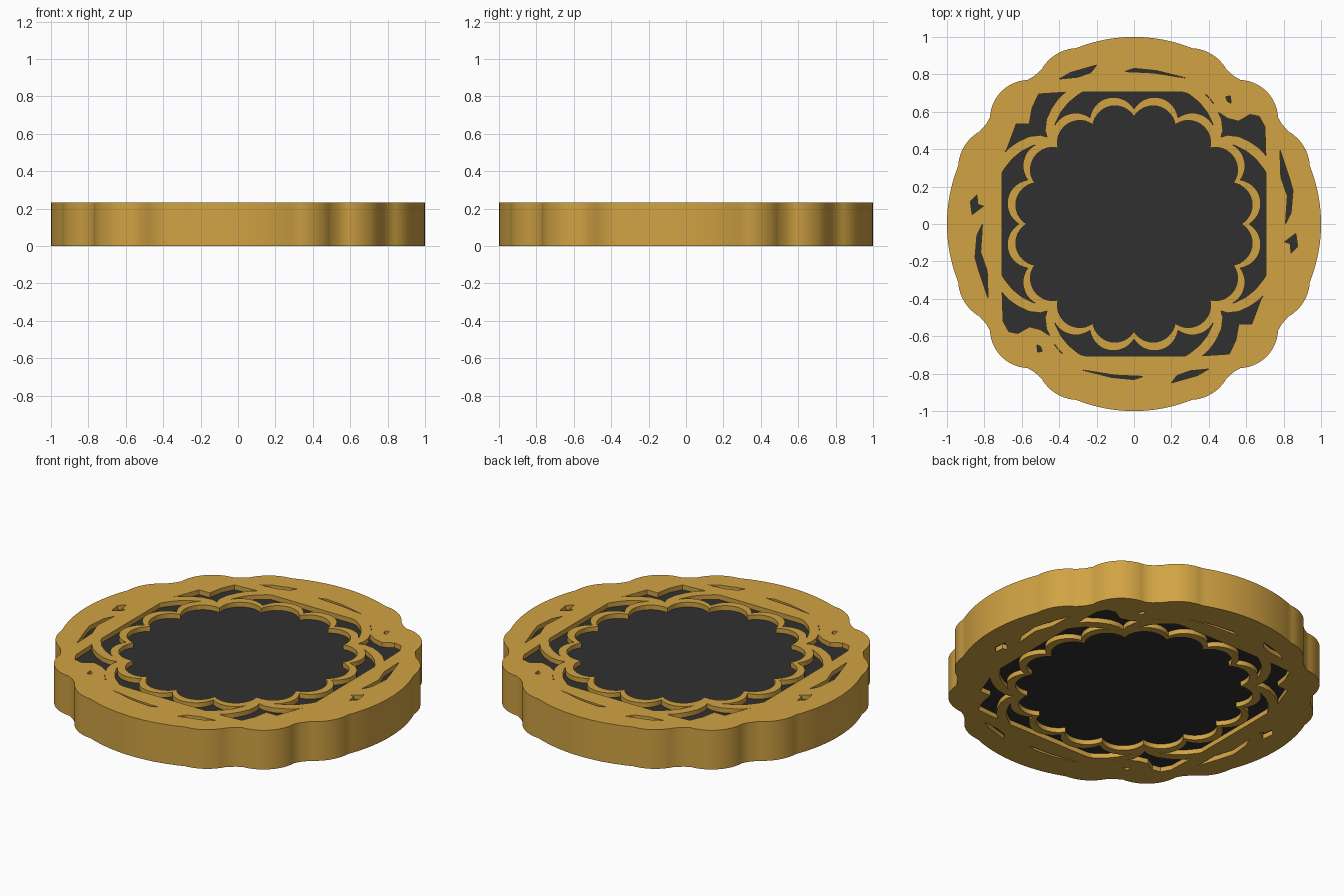
import bpy, math
from mathutils import Vector

if "Cube" in bpy.data.objects:
    bpy.data.objects.remove(bpy.data.objects["Cube"])

H = 0.233      # full thickness
INSET = 0.028  # depth of the dark core below each face


def material(name, rgb):
    m = bpy.data.materials.new(name)
    m.diffuse_color = (*rgb, 1)
    m.use_nodes = True
    m.node_tree.nodes["Principled BSDF"].inputs["Base Color"].default_value = m.diffuse_color
    return m


gold = material("gold", (0.64, 0.366, 0.057))
dark = material("charcoal", (0.03, 0.03, 0.03))


def plate(name, loops, z0, z1, mat):
    """Extrude closed outlines; nested outlines become holes."""
    cu = bpy.data.curves.new(name + "_outline", 'CURVE')
    cu.dimensions, cu.fill_mode = '2D', 'BOTH'
    cu.extrude = (z1 - z0) / 2
    for pts in loops:
        s = cu.splines.new('POLY')
        s.points.add(len(pts) - 1)
        for p, (x, y) in zip(s.points, pts):
            p.co = (x, y, 0, 1)
        s.use_cyclic_u = True
    tmp = bpy.data.objects.new(name + "_outline", cu)
    bpy.context.collection.objects.link(tmp)
    dg = bpy.context.evaluated_depsgraph_get()
    me = bpy.data.meshes.new_from_object(tmp.evaluated_get(dg))
    bpy.data.objects.remove(tmp)
    for v in me.vertices:
        v.co.z += (z0 + z1) / 2
    me.materials.clear()
    me.materials.append(mat)
    ob = bpy.data.objects.new(name, me)
    bpy.context.collection.objects.link(ob)
    bpy.ops.object.select_all(action='DESELECT')
    ob.select_set(True)
    bpy.context.view_layer.objects.active = ob
    bpy.ops.object.shade_smooth_by_angle(angle=math.radians(25))
    return ob


def arc(p, q, bulge, n=12):
    """Arc from p towards q (q left out), bulging to the left of p->q."""
    p, q = Vector(p), Vector(q)
    d = (q - p) / 2
    mid, half = (p + q) / 2, d.length
    nrm = Vector((-d.y, d.x)).normalized()
    r = (half * half + bulge * bulge) / (2 * bulge)
    c = mid + nrm * (bulge - r)
    a = math.asin(min(1, half / r))
    u = d.normalized()
    return [tuple(c + u * r * math.sin(t) + nrm * r * math.cos(t))
            for t in (-a + 2 * a * i / n for i in range(n))]


def turn(pts, k):
    """Rotate points by k quarter turns clockwise."""
    for _ in range(k % 4):
        pts = [(y, -x) for x, y in pts]
    return pts


def swap(pts):
    """Mirror points across the x = y diagonal."""
    return [(y, x) for x, y in pts]


# Lobed outer outline, one quarter repeated four times
quarter = (arc((-.31, .94), (.31, .94), .06, 24)
           + arc((.31, .94), (.495, .825), .028)
           + [(.495, .825), (.535, .79)]
           + arc((.57, .77), (.77, .57), .055, 16)
           + [(.77, .57), (.79, .535)]
           + arc((.825, .495), (.94, .31), .028))
outline = [p for k in range(4) for p in turn(quarter, k)]

# Square opening with two kinds of stepped corners
corner_a = [(.26, .705), (.36, .68), (.40, .63), (.50, .565), (.56, .55),
            (.62, .585), (.67, .575), (.70, .52), (.705, .36)]
corner_b = [(.705, .26), (.68, .36), (.68, .40), (.63, .54), (.56, .535),
            (.545, .61), (.51, .70), (.36, .705)]
corner_b = [(.705, .26), (.705, .36), (.68, .40), (.63, .535), (.56, .535),
            (.545, .62), (.51, .695), (.36, .705)]
# the second corner is stored for the upper right and turned into place
corner_b = swap(corner_b)
opening = (corner_a + turn(corner_b, 1) + turn(corner_a, 2) + turn(corner_b, 3))

# Thin slots, each repeated at half a turn
slots = [
    [(-.40, .775), (-.34, .81), (-.20, .85), (-.23, .81), (-.30, .785)],
    [(-.05, .815), (.0, .832), (.12, .82), (.28, .78), (.10, .808)],
    [(.365, .695), (.39, .69), (.43, .64), (.40, .665)],
    [(.49, .68), (.515, .685), (.52, .645), (.50, .655)],
    [(.78, .40), (.83, .25), (.85, .18), (.84, .06), (.81, .0), (.82, .15), (.785, .25)],
    [(.805, -.095), (.865, -.05), (.875, -.12), (.84, -.155), (.835, -.105)],
]
slots += [turn(s, 2) for s in slots]
plate("lobed_frame", [outline, opening] + slots, 0, H, gold)

# Curved arms running from the frame to the diagonals, mirrored in each corner
arm = [(.72, .25), (.69, .30), (.65, .35), (.60, .39), (.54, .42), (.47, .435),
       (.43, .43), (.45, .46), (.50, .475), (.56, .468), (.62, .44), (.67, .405), (.72, .35)]
for k in range(4):
    plate(f"arm_{k}_a", [turn(arm, k)], 0, H, gold)
    plate(f"arm_{k}_b", [turn(swap(arm), k)], 0, H, gold)


def scallops(cusp, bulge, n=16):
    pts = []
    for i in range(n):
        a, b = (-2 * math.pi * j / n for j in (i, i + 1))
        pts += arc((cusp * math.cos(a), cusp * math.sin(a)),
                   (cusp * math.cos(b), cusp * math.sin(b)), bulge, 14)
    return pts


# Scalloped ring round the centre
plate("scalloped_ring", [scallops(.615, .085), scallops(.575, .078)], 0, H, gold)

# Dark core plate seen through every opening
disc = [(.9 * math.cos(math.tau * i / 64), .9 * math.sin(math.tau * i / 64)) for i in range(64)]
plate("core_plate", [disc], INSET, H - INSET, dark)
